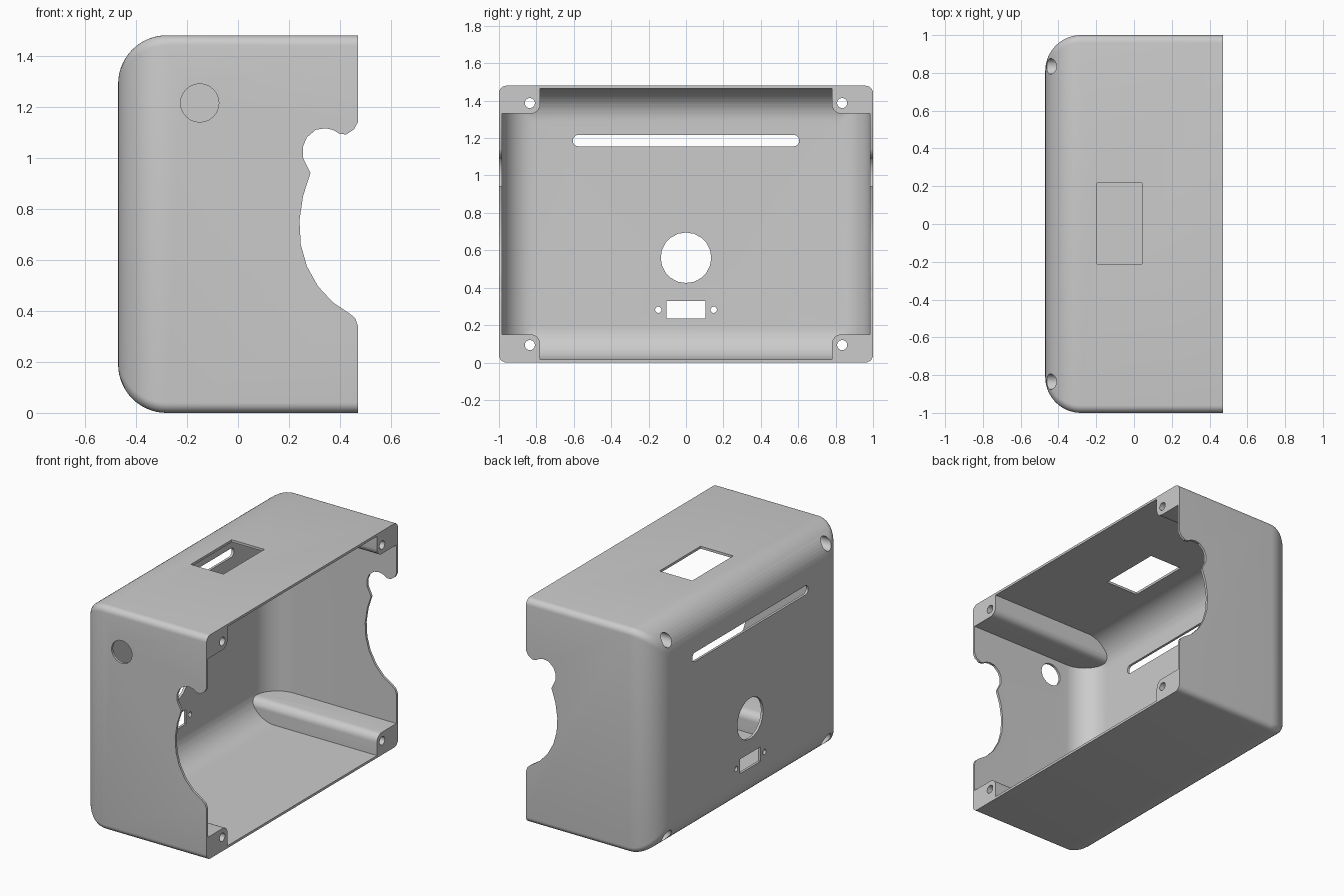
import bpy, bmesh, math
from math import sin, cos, pi
from mathutils import Vector

old = bpy.data.objects.get("Cube")
if old:
    bpy.data.objects.remove(old, do_unlink=True)

HX, HY, HEIGHT = 0.47, 1.0, 1.48   # half depth, half width, height
MID = HEIGHT / 2
WALL, FILLET = 0.016, 0.19

grey = bpy.data.materials.new("plain_grey")
grey.use_nodes = True
grey.diffuse_color = (0.6, 0.6, 0.6, 1)
grey.node_tree.nodes["Principled BSDF"].inputs["Base Color"].default_value = (0.6, 0.6, 0.6, 1)


def loft(name, rings):
    """Closed solid skinned through rings of equal point count."""
    bm = bmesh.new()
    loops = [[bm.verts.new(p) for p in ring] for ring in rings]
    n = len(loops[0])
    for a, b in zip(loops, loops[1:]):
        for i in range(n):
            j = (i + 1) % n
            bm.faces.new((a[i], a[j], b[j], b[i]))
    bm.faces.new(loops[0])
    bm.faces.new(loops[-1])
    bmesh.ops.recalc_face_normals(bm, faces=bm.faces)
    mesh = bpy.data.meshes.new(name)
    bm.to_mesh(mesh)
    bm.free()
    mesh.materials.append(grey)
    obj = bpy.data.objects.new(name, mesh)
    bpy.context.collection.objects.link(obj)
    return obj


def rounded(cu, cv, hu, hv, r, seg=6):
    """Rounded rectangle outline around (cu, cv)."""
    pts = []
    for k, (su, sv) in enumerate(((1, 1), (-1, 1), (-1, -1), (1, -1))):
        for i in range(seg + 1):
            a = (k + i / seg) * pi / 2
            pts.append((cu + su * (hu - r) + r * cos(a), cv + sv * (hv - r) + r * sin(a)))
    return pts


def rect(u0, u1, v0, v1):
    return [(u0, v0), (u1, v0), (u1, v1), (u0, v1)]


def circle(u, v, r, n=32):
    return [(u + r * cos(2 * pi * i / n), v + r * sin(2 * pi * i / n)) for i in range(n)]


def prism(name, outline, axis, lo, hi):
    """Outline extruded along an axis; the other two axes keep xyz order."""
    def place(p, d):
        c = list(p)
        c.insert("xyz".index(axis), d)
        return Vector(c)
    return loft(name, [[place(p, d) for p in outline] for d in (lo, hi)])


def tub(name, inset, front):
    """Box with a large round around its back and small rounds along x."""
    r = FILLET - inset
    back = -HX + inset
    rings = []
    for i in range(15):
        t = i / 14 * pi / 2
        rings.append((back + r * (1 - cos(t)), inset + r * (1 - sin(t))))
    rings.append((front, inset))
    return loft(name, [[(x, y, z) for y, z in rounded(0, MID, HY - d, MID - d, 0.04 - inset)]
                       for x, d in rings])


def cut(target, tools):
    """Subtract each tool solid from the target."""
    for tool in tools:
        mod = target.modifiers.new("cut", "BOOLEAN")
        mod.operation, mod.solver, mod.object = "DIFFERENCE", "EXACT", tool
        tool.hide_render = True
    bpy.context.view_layer.update()
    deps = bpy.context.evaluated_depsgraph_get()
    mesh = bpy.data.meshes.new_from_object(target.evaluated_get(deps))
    target.modifiers.clear()
    target.data = mesh
    for tool in tools:
        bpy.data.objects.remove(tool, do_unlink=True)


case = tub("case_shell", 0, HX)

# Hollow inside, leaving a screw post along each corner
cavity = tub("cavity", WALL, HX + 0.1)
corners = [(sy, sz) for sy in (-1, 1) for sz in (-1, 1)]
cut(cavity, [prism("post", rounded(sy * 0.94, MID + sz * 0.75, 0.16, 0.16, 0.05), "x", -0.7, 0.7)
             for sy, sz in corners])
cutters = [cavity]

# Screw holes with wider head recesses at the back
for sy, sz in corners:
    y, z = sy * 0.835, MID + sz * 0.647
    cutters.append(prism("screw_hole", circle(y, z, 0.027), "x", -0.7, 0.7))
    cutters.append(prism("screw_recess", circle(y, z, 0.042), "x", -0.7, -0.36))

# Back openings: slot, round port, socket and its two screw holes
for outline in (rounded(0, 1.186, 0.605, 0.03, 0.028),
                circle(0, 0.56, 0.135, 20),
                rect(-0.105, 0.105, 0.235, 0.33),
                circle(-0.148, 0.282, 0.017, 16),
                circle(0.148, 0.282, 0.017, 16)):
    cutters.append(prism("back_opening", outline, "x", -0.6, -0.3))

# Top window and front round hole
cutters.append(prism("top_window", rect(-0.197, 0.042, -0.212, 0.216), "z", 1.4, 1.6))
cutters.append(prism("front_hole", circle(-0.15, 1.215, 0.075, 24), "y", -1.1, -0.9))

# Curved notch through both end walls
notch = [(0.6, 1.14), (0.47, 1.14), (0.455, 1.112), (0.425, 1.092), (0.4, 1.093),
         (0.375, 1.108), (0.345, 1.116), (0.305, 1.11), (0.27, 1.08), (0.255, 1.045),
         (0.255, 1.0), (0.268, 0.972), (0.284, 0.94), (0.255, 0.85), (0.241, 0.755),
         (0.246, 0.66), (0.27, 0.575), (0.313, 0.497), (0.372, 0.433), (0.44, 0.388),
         (0.46, 0.37), (0.47, 0.34), (0.6, 0.34)]
cutters.append(prism("side_notch", notch, "y", -1.2, 1.2))

cut(case, cutters)

bpy.ops.object.select_all(action="DESELECT")
case.select_set(True)
bpy.context.view_layer.objects.active = case
bpy.ops.object.shade_smooth_by_angle(angle=math.radians(30))
